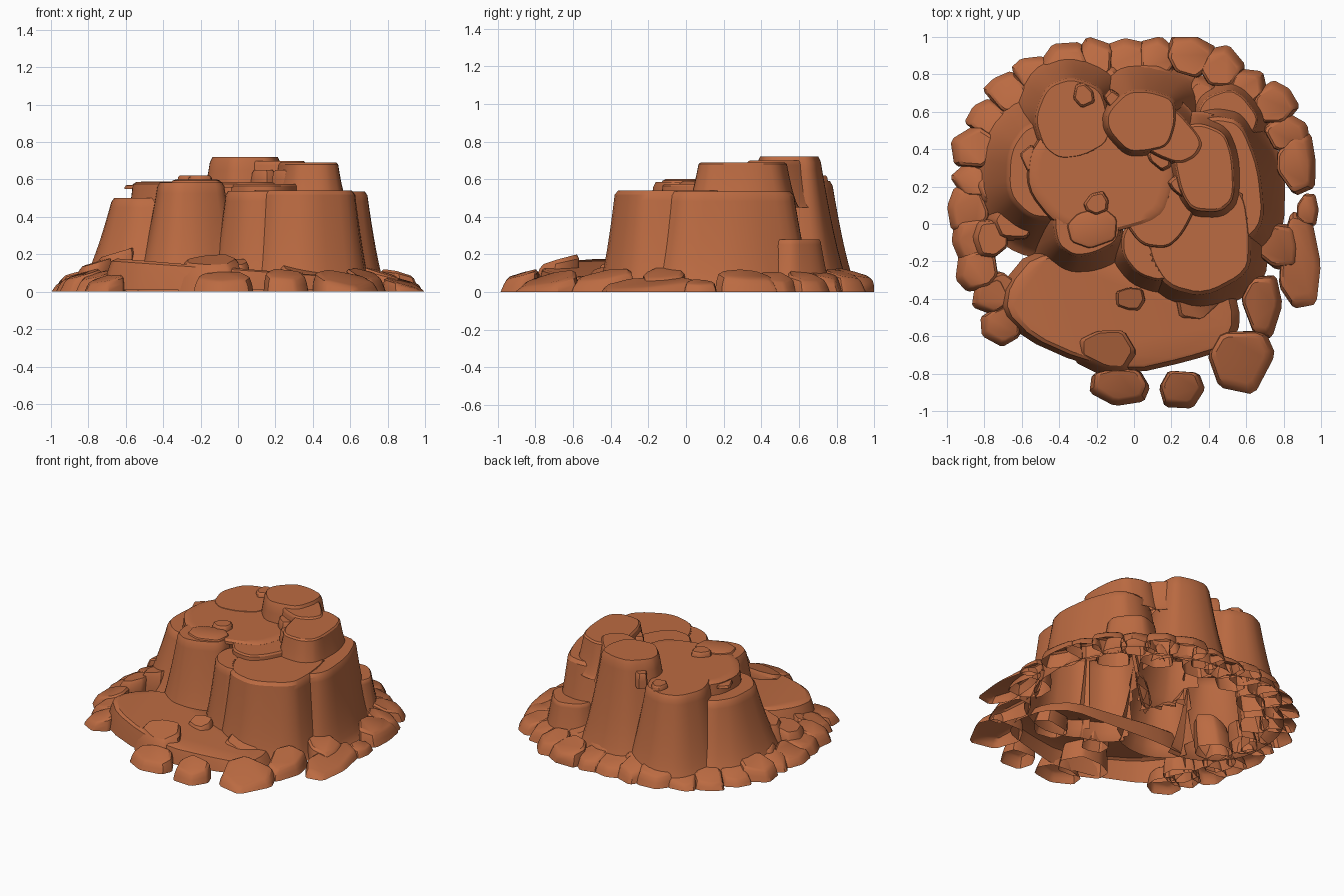
import bpy, bmesh, math, random

if "Cube" in bpy.data.objects:
    bpy.data.objects.remove(bpy.data.objects["Cube"])

random.seed(4)
clay = bpy.data.materials.new("red_sandstone")
clay.diffuse_color = (0.50, 0.146, 0.054, 1)
clay.use_nodes = True
clay.node_tree.nodes["Principled BSDF"].inputs["Base Color"].default_value = clay.diffuse_color


def outline(cx, cy, rx, ry, rot=0, n=9, jitter=.04, power=3.0, smooth=2, cut=.2):
    """Slightly irregular rounded-box outline with softened corners."""
    pts, rot = [], math.radians(rot)
    for i in range(n):
        a = (i + random.uniform(-.2, .2)) * 2 * math.pi / n
        c, s = math.cos(a), math.sin(a)
        r = (abs(c) ** power + abs(s) ** power) ** (-1 / power) * (1 + random.uniform(-jitter, jitter))
        u, v = rx * r * c, ry * r * s
        pts.append((cx + u * math.cos(rot) - v * math.sin(rot), cy + u * math.sin(rot) + v * math.cos(rot)))
    for _ in range(smooth):
        pts = [(a[0] + (b[0] - a[0]) * t, a[1] + (b[1] - a[1]) * t)
               for a, b in zip(pts, pts[1:] + pts[:1]) for t in (cut, 1 - cut)]
    return pts


def loft(bm, rings):
    """Skin a stack of equal rings, cap the top and leave the bottom open."""
    vs = [[bm.verts.new(p) for p in r] for r in rings]
    n = len(rings[0])
    for a, b in zip(vs, vs[1:]):
        for i in range(n):
            j = (i + 1) % n
            bm.faces.new((a[i], a[j], b[j], b[i]))
    bm.faces.new(vs[-1])


def make_object(name, bm):
    me = bpy.data.meshes.new(name)
    bm.to_mesh(me)
    bm.free()
    me.materials.append(clay)
    ob = bpy.data.objects.new(name, me)
    bpy.context.collection.objects.link(ob)
    bpy.ops.object.select_all(action='DESELECT')
    ob.select_set(True)
    bpy.context.view_layer.objects.active = ob
    bpy.ops.object.shade_smooth_by_angle(angle=math.radians(32))


class Lobe:
    """Flat-topped buttress whose wall spreads towards the foot."""

    def __init__(self, cx, cy, rx, ry, rot, flare, z0, z1):
        self.cx, self.cy, self.flare, self.z0, self.z1 = cx, cy, flare, z0, z1
        self.top = outline(cx, cy, rx * 1.06, ry * 1.06, rot)

    def section(self, f):
        g, out = self.flare * (1 - f ** .65), []
        for x, y in self.top:
            d = math.hypot(x - self.cx, y - self.cy)
            out.append((x + (x - self.cx) / d * g, y + (y - self.cy) / d * g))
        return out

    def rings(self):
        walls = [[(x, y, self.z0 + f * (self.z1 - self.z0)) for x, y in self.section(f)]
                 for f in (0, .04, .1, .2, .32, .45, .58, .7, .82, .9, .96)]
        caps = [[(self.cx + (x - self.cx) * s, self.cy + (y - self.cy) * s, self.z1) for x, y in self.top]
                for s in (.95, .85, .74, .62, .5, .38, .26, .14)]
        return walls + caps

    def contains(self, p):
        f = (p.z - self.z0) / (self.z1 - self.z0)
        if f < 0 or f > .999:
            return False
        inside, poly = False, self.section(f)
        for a, b in zip(poly, poly[1:] + poly[:1]):
            if (a[1] > p.y) != (b[1] > p.y) and p.x < a[0] + (p.y - a[1]) * (b[0] - a[0]) / (b[1] - a[1]):
                inside = not inside
        return inside


# Buttresses: centre x, y, half width, half depth, turn, flare, start z, top z
lobes = [Lobe(*row) for row in (
    (.35, -.05, .27, .31, 0, .1, 0, .54),       # front right bastion
    (.13, -.11, .18, .18, 35, .1, 0, .538),     # bastion nose
    (.47, .22, .2, .34, 12, .13, 0, .536),      # right wall
    (.38, .3, .15, .23, 10, .07, .45, .69),     # upper cap
    (.14, .51, .23, .12, -35, .06, .45, .7),    # cap ridge
    (.04, .55, .18, .16, 0, .18, 0, .72),       # back buttress
    (-.33, .56, .19, .2, 15, .15, 0, .59),      # back left buttress
    (-.47, .28, .2, .24, 0, .21, 0, .5),        # left buttress
    (-.17, .27, .37, .3, -10, .05, .3, .587),   # plateau
    (.14, .06, .18, .16, 40, .03, .3, .575),    # plateau tongue
    (-.25, 0, .17, .16, 10, .15, 0, .584),      # front left buttress
    (.5, .57, .15, .13, -30, .07, 0, .28))]     # back right step

# One open shell: drop every face buried inside a neighbouring buttress
bm = bmesh.new()
for lobe in lobes:
    part = bmesh.new()
    loft(part, lobe.rings())
    others = [o for o in lobes if o is not lobe]
    hidden = {v for v in part.verts if any(o.contains(v.co) for o in others)}
    bmesh.ops.delete(part, geom=[f for f in part.faces if all(v in hidden for v in f.verts)], context='FACES')
    tmp = bpy.data.meshes.new("tmp")
    part.to_mesh(tmp)
    part.free()
    bm.from_mesh(tmp)
    bpy.data.meshes.remove(tmp)
make_object("mesa_cliff", bm)

# Front apron: thin shelf sloping down to the right, open below
edge = outline(-.06, -.45, .6, .31, -4, 13, .09, 2.8, 1)
bm = bmesh.new()
loft(bm, [[(-.06 + (x + .06) * s, -.45 + (y + .45) * s, .01 + f * (.115 - .075 * x)) for x, y in edge]
          for s, f in ((1.04, 0), (1, .6), (.97, .92), (.92, 1))])
make_object("front_shelf", bm)


def rock(bm, x, y, rx, ry, h, rot=0, z=0):
    """Chunky faceted stone; ground stones have tops falling away from the mesa."""
    d = math.hypot(x, y)
    ox, oy = (x / d, y / d) if z == 0 else (0, 0)
    base = outline(x, y, rx, ry, rot, random.choice((5, 6, 7)), .08, 4, 1, .12)
    rings = []
    for s, f in ((1, 0), (.95, .5), (.87, .87), (.74, 1)):
        ring = []
        for px, py in base:
            qx = x + (px - x) * s - ox * h * f * .2
            qy = y + (py - y) * s - oy * h * f * .2
            fall = .3 * ((qx - x) * ox + (qy - y) * oy)
            ring.append((max(-1, min(1, qx)), max(-1, min(1, qy)), z + f * max(.015, h - fall)))
        rings.append(ring)
    loft(bm, rings)


# Rubble ring around the back and left, with a taller inner row
bm = bmesh.new()
for i in range(19):
    deg = 30 + i * 10.4
    a = math.radians(deg)
    r = .88 + (.09 * abs(math.sin(2 * a)) if deg < 170 else 0) + random.uniform(-.02, .02)
    rock(bm, r * math.cos(a), r * math.sin(a), .115, random.uniform(.09, .13), random.uniform(.06, .1), deg)
    if i % 2:
        rock(bm, .79 * math.cos(a), .79 * math.sin(a), .1, .11, random.uniform(.1, .15), deg)
make_object("rubble_ring", bm)

# Larger placed slabs and boulders: x, y, half width, half depth, height
bm = bmesh.new()
for row in ((.87, .33, .11, .17, .09), (.93, .08, .06, .09, .05), (.89, -.2, .11, .25, .05),
            (.78, -.12, .12, .13, .1), (.69, -.44, .11, .16, .09), (.58, -.73, .18, .17, .07),
            (.26, -.89, .13, .1, .09), (-.08, -.87, .16, .1, .08), (-.15, -.7, .17, .12, .16),
            (.36, -.45, .14, .1, .11), (-.02, -.43, .09, .07, .15), (-.68, .01, .13, .1, .2)):
    rock(bm, *row)
make_object("front_slabs", bm)

# Loose stones along the foot of the cap and on the plateau
bm = bmesh.new()
for i in range(4):
    rock(bm, -.1 + .12 * i, .65 - .15 * i, .08, .05, .1, -40, .55)
for row in ((-.55, .35, .05, .07, .02), (-.27, .69, .06, .07, .07),
            (-.2, .11, .07, .06, .07), (-.22, -.02, .15, .11, .05)):
    rock(bm, *row, 20, .55)
make_object("plateau_stones", bm)
